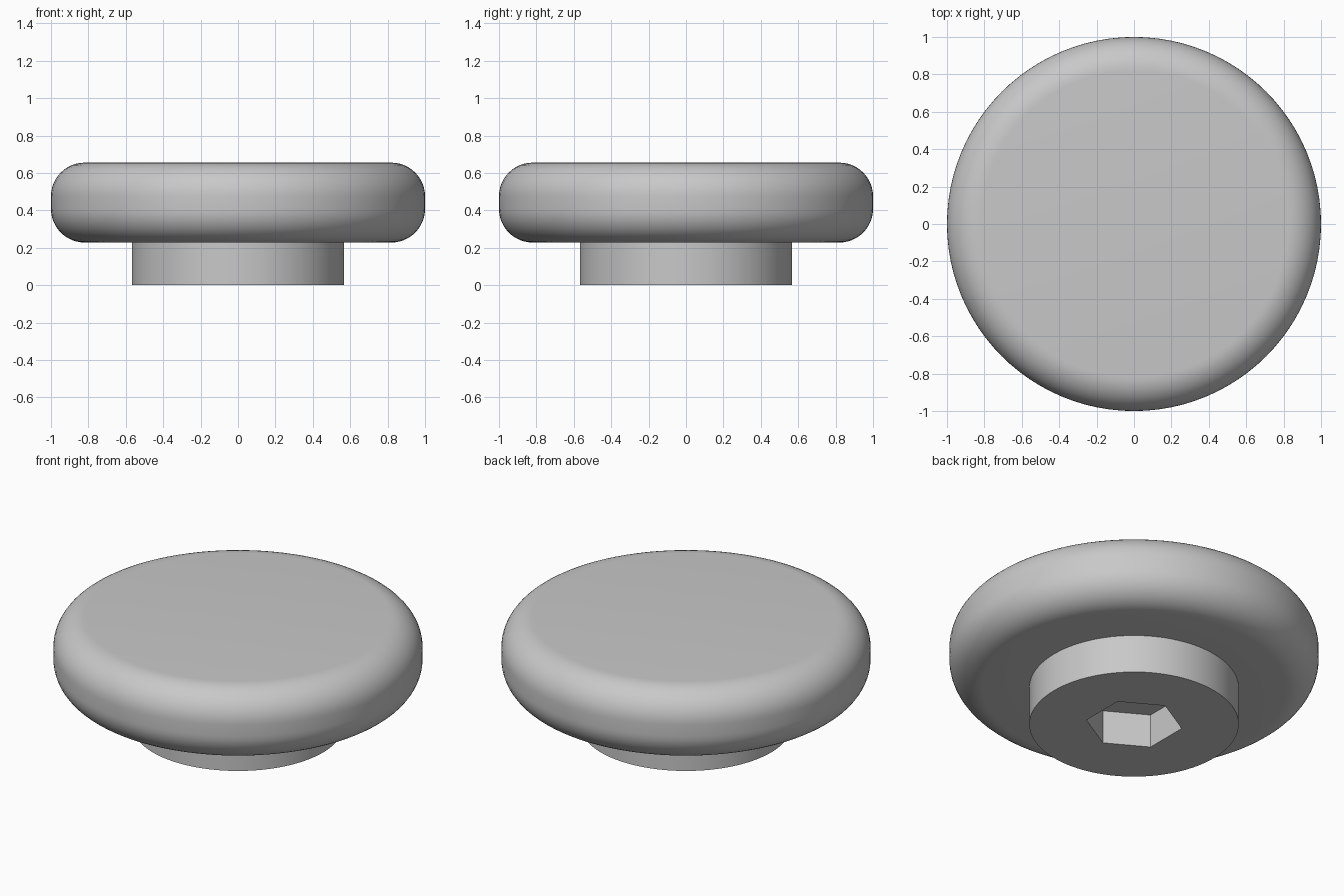
import bpy, bmesh
from math import sin, cos, pi, radians

cube = bpy.data.objects.get("Cube")
if cube:
    bpy.data.objects.remove(cube, do_unlink=True)

# Material
grey = bpy.data.materials.new("light_grey")
grey.use_nodes = True
color = (0.58, 0.58, 0.58, 1)
grey.diffuse_color = color
grey.node_tree.nodes["Principled BSDF"].inputs["Base Color"].default_value = color

SEGMENTS = 96


def lathe(name, profile, sides=SEGMENTS, turn=0.0):
    """Closed solid of revolution from (radius, height) points, bottom to top."""
    bm = bmesh.new()
    rings = []
    for r, z in profile:
        angles = [turn + 2 * pi * i / sides for i in range(sides)]
        rings.append([bm.verts.new((r * cos(a), r * sin(a), z)) for a in angles])
    bm.faces.new(rings[0][::-1])
    bm.faces.new(rings[-1])
    for low, high in zip(rings, rings[1:]):
        for i in range(sides):
            j = (i + 1) % sides
            bm.faces.new((low[i], low[j], high[j], high[i]))
    mesh = bpy.data.meshes.new(name)
    bm.to_mesh(mesh)
    bm.free()
    mesh.materials.append(grey)
    obj = bpy.data.objects.new(name, mesh)
    bpy.context.collection.objects.link(obj)
    return obj


def activate(obj):
    bpy.ops.object.select_all(action='DESELECT')
    obj.select_set(True)
    bpy.context.view_layer.objects.active = obj


# Profile of the whole foot: stem, then disc with rounded rim
bottom, top, fillet = 0.228, 0.655, 0.18
stem_radius, disc_radius = 0.567, 1.0
steps = 12
profile = [(stem_radius, 0), (stem_radius, bottom)]
for centre_z, start in ((bottom + fillet, -pi / 2), (top - fillet, 0)):
    for k in range(steps + 1):
        a = start + pi / 2 * k / steps
        profile.append((disc_radius - fillet + fillet * cos(a),
                        centre_z + fillet * sin(a)))
foot = lathe("foot_pad", profile)

# Hexagonal socket cut into the underside of the stem
cutter = lathe("socket_cutter", [(0.262, -0.1), (0.262, 0.2)], 6, radians(30))
cutter.hide_render = True
cut = foot.modifiers.new("hex_socket", 'BOOLEAN')
cut.operation = 'DIFFERENCE'
cut.solver = 'EXACT'
cut.object = cutter
activate(foot)
bpy.ops.object.modifier_apply(modifier=cut.name)
bpy.data.objects.remove(cutter, do_unlink=True)

# Smooth round surfaces, crisp stem and socket edges
activate(foot)
bpy.ops.object.shade_smooth_by_angle(angle=radians(30))
